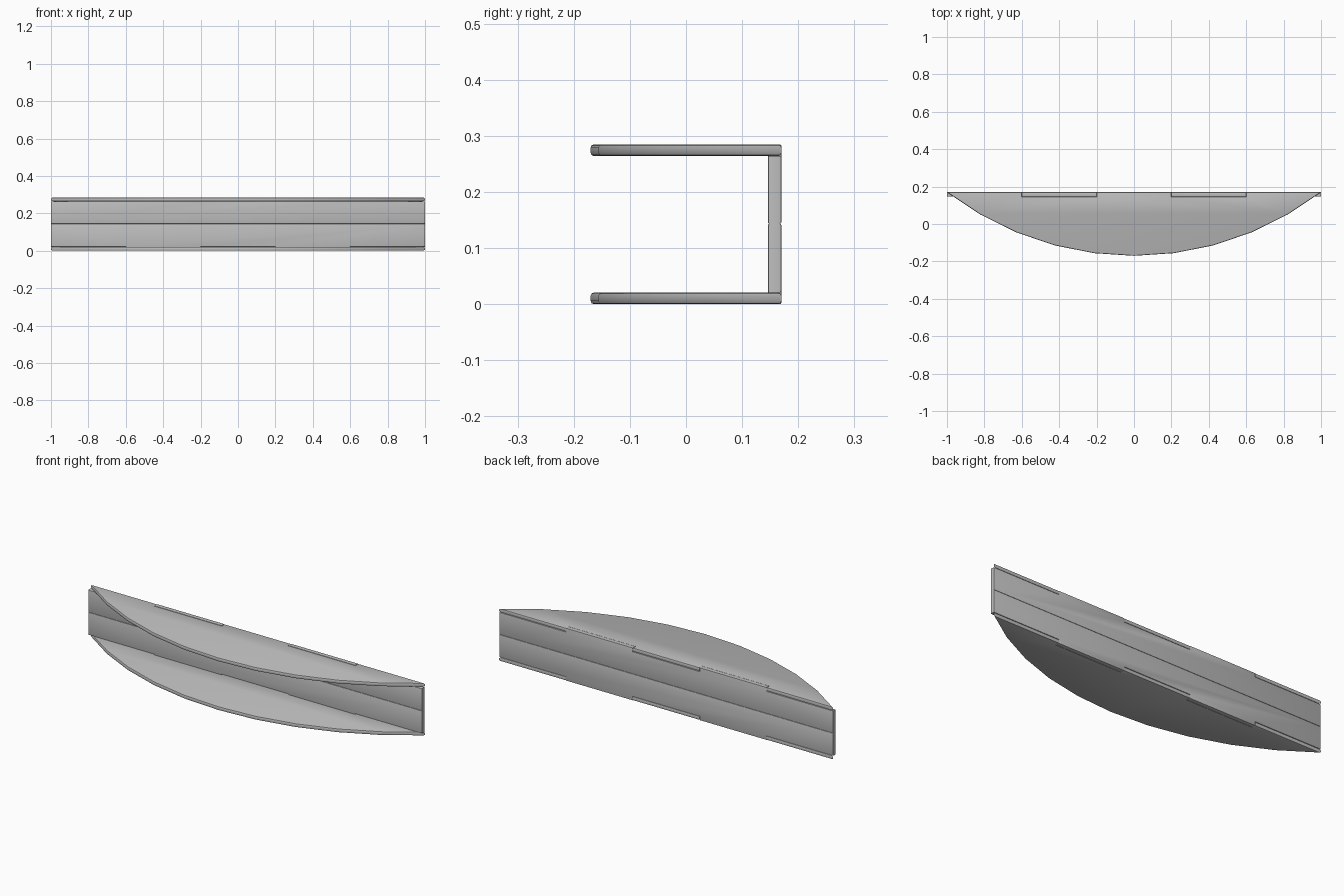
import bpy, bmesh, math
from mathutils import Matrix

if "Cube" in bpy.data.objects:
    bpy.data.objects.remove(bpy.data.objects["Cube"])

H, T = 0.285, 0.021            # total height, board thickness
BACK, INNER = 0.17, 0.146      # back plane and inner face of the back panel
BEVEL = 0.006

grey = bpy.data.materials.new("light_grey")
grey.diffuse_color = (0.52, 0.52, 0.52, 1)
grey.use_nodes = True
grey.node_tree.nodes["Principled BSDF"].inputs["Base Color"].default_value = grey.diffuse_color


def board(name, outline, thickness, matrix, bevel):
    """Extrude a flat outline and round the rims of both faces."""
    bm = bmesh.new()
    face = bm.faces.new([bm.verts.new((x, y, 0)) for x, y in outline])
    ext = bmesh.ops.extrude_face_region(bm, geom=[face])
    top = [v for v in ext["geom"] if isinstance(v, bmesh.types.BMVert)]
    bmesh.ops.translate(bm, verts=top, vec=(0, 0, thickness))
    bmesh.ops.recalc_face_normals(bm, faces=bm.faces)
    rims = [e for e in bm.edges if abs(e.verts[0].co.z - e.verts[1].co.z) < 1e-6]
    bmesh.ops.bevel(bm, geom=rims, offset=bevel, segments=2, profile=0.5,
                    affect='EDGES', clamp_overlap=True)
    bm.transform(matrix)
    bmesh.ops.recalc_face_normals(bm, faces=bm.faces)
    mesh = bpy.data.meshes.new(name)
    bm.to_mesh(mesh)
    bm.free()
    mesh.materials.append(grey)
    obj = bpy.data.objects.new(name, mesh)
    bpy.context.collection.objects.link(obj)
    bpy.context.view_layer.objects.active = obj
    obj.select_set(True)
    bpy.ops.object.shade_smooth_by_angle(angle=math.radians(40))
    obj.select_set(False)


def toothed(low, high):
    """Finger-joint line from x = -1 to 1, high on the two tabs."""
    pts = [(-1, low)]
    for a, b in ((-0.6, -0.2), (0.2, 0.6)):
        pts += [(a, low), (a, high), (b, high), (b, low)]
    return pts + [(1, low)]


# Curved shelves: circular front edge, notched straight back edge
radius = (1 + BACK ** 2 * 4) / (4 * BACK)
half = math.asin(1 / radius)
arc = [(radius * math.sin(half * i / 5), -BACK + radius * (1 - math.cos(half * i / 5)))
       for i in range(4, -5, -1)]
shelf = toothed(BACK, INNER) + arc
for name, z in (("bottom_shelf", 0), ("top_shelf", H - T)):
    board(name, shelf, T, Matrix.Translation((0, 0, z)), BEVEL)

# Back panel halves: tabs fill the shelf notches, the two meet at mid height
mid = H / 2 + 0.001
stand = Matrix.Translation((0, BACK, 0)) @ Matrix.Rotation(math.pi / 2, 4, 'X')
upper = toothed(H - T, H) + [(1, mid), (-1, mid)]
lower = toothed(T, 0) + [(1, mid), (-1, mid)]
for name, outline in (("upper_back_panel", upper), ("lower_back_panel", lower)):
    board(name, outline, BACK - INNER, stand, 0.003)
